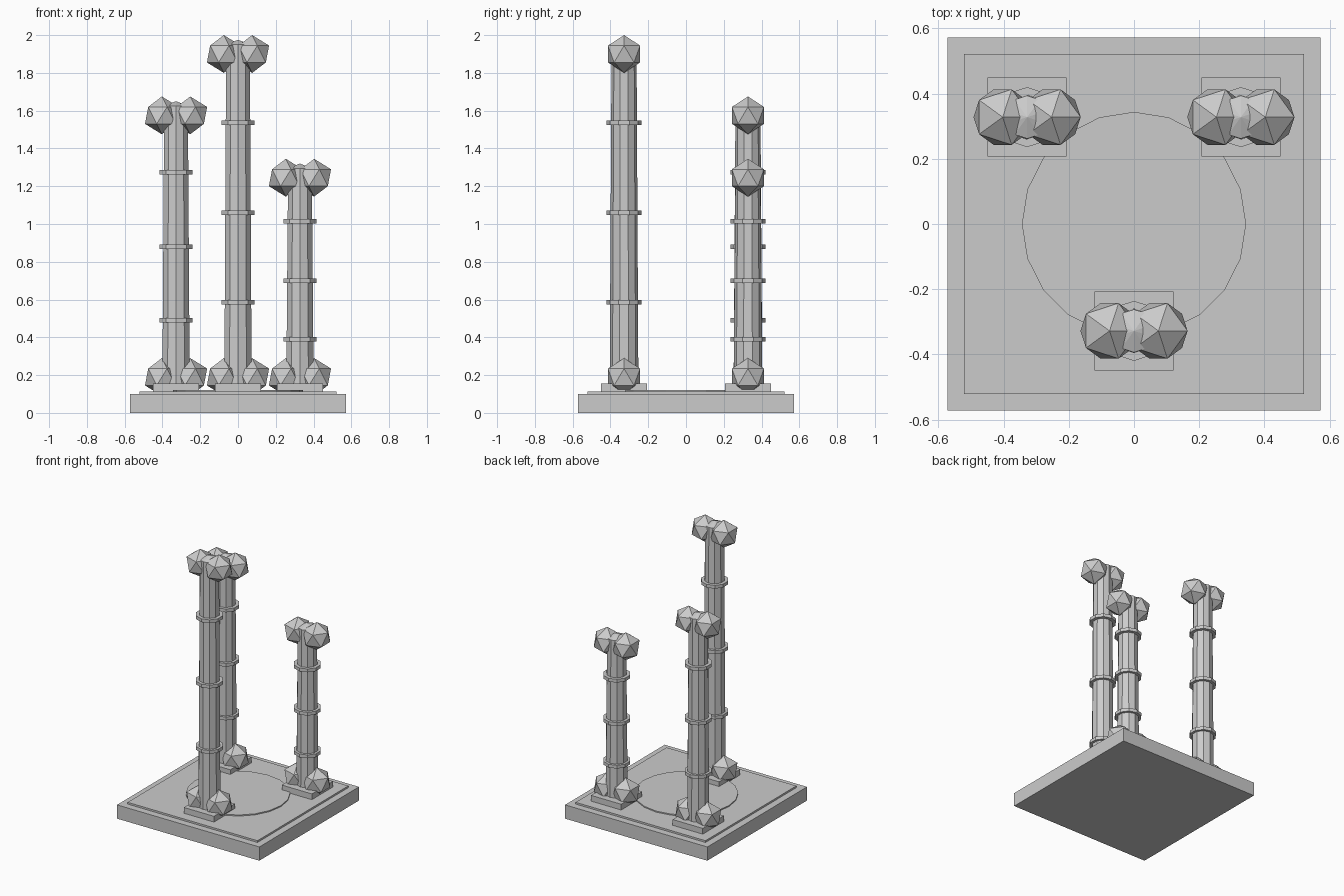
import bpy
from mathutils import Vector

cube = bpy.data.objects.get("Cube")
if cube:
    bpy.data.objects.remove(cube, do_unlink=True)

stone = bpy.data.materials.new("grey stone")
stone.use_nodes = True
GREY = (0.6, 0.6, 0.6, 1.0)
stone.diffuse_color = GREY
stone.node_tree.nodes["Principled BSDF"].inputs["Base Color"].default_value = GREY


def finish(name):
    obj = bpy.context.object
    obj.name = name
    obj.data.materials.append(stone)
    return obj


def slab(name, x, y, half, low, high):
    bpy.ops.mesh.primitive_cube_add(size=1, location=(x, y, (low + high) / 2))
    obj = finish(name)
    obj.scale = (2 * half, 2 * half, high - low)


def drum(name, x, y, r_low, r_high, low, high, sides=10):
    bpy.ops.mesh.primitive_cone_add(vertices=sides, radius1=r_low, radius2=r_high,
                                    depth=high - low, location=(x, y, (low + high) / 2))
    finish(name)


def ball(name, x, y, z):
    bpy.ops.mesh.primitive_ico_sphere_add(subdivisions=1, radius=0.1, location=(x, y, z))
    finish(name)


def column(side, x, y, ball_z, rings):
    slab(side + "_pedestal", x, y, 0.121, 0.11, 0.155)
    # Tapered ten-sided shaft with a low pointed cap
    top = ball_z + 0.05
    drum(side + "_shaft", x, y, 0.076, 0.066, 0.15, top)
    drum(side + "_cap", x, y, 0.066, 0, top, top + 0.025)
    # Bands around the shaft
    for i, z in enumerate(rings):
        drum(f"{side}_ring_{i + 1}", x, y, 0.092, 0.092, z - 0.012, z + 0.012)
    # Paired faceted balls at foot and head
    for level, z in (("foot", 0.19), ("head", ball_z)):
        for s, hand in ((-1, "right"), (1, "left")):
            ball(f"{side}_{level}_ball_{hand}", x + s * 0.075, y, z)


# Stepped base with a round inlay
slab("base_plinth", 0, 0, 0.572, 0, 0.1)
slab("base_step", 0, 0, 0.522, 0.1, 0.113)
drum("round_inlay", 0, 0, 0.344, 0.344, 0.11, 0.121, 20)

# Three columns of different heights
column("front", 0, -0.328, 1.9, (0.585, 1.06, 1.535))
column("back_right", -0.328, 0.328, 1.575, (0.49, 0.88, 1.275))
column("back_left", 0.328, 0.328, 1.245, (0.39, 0.70, 1.015))
